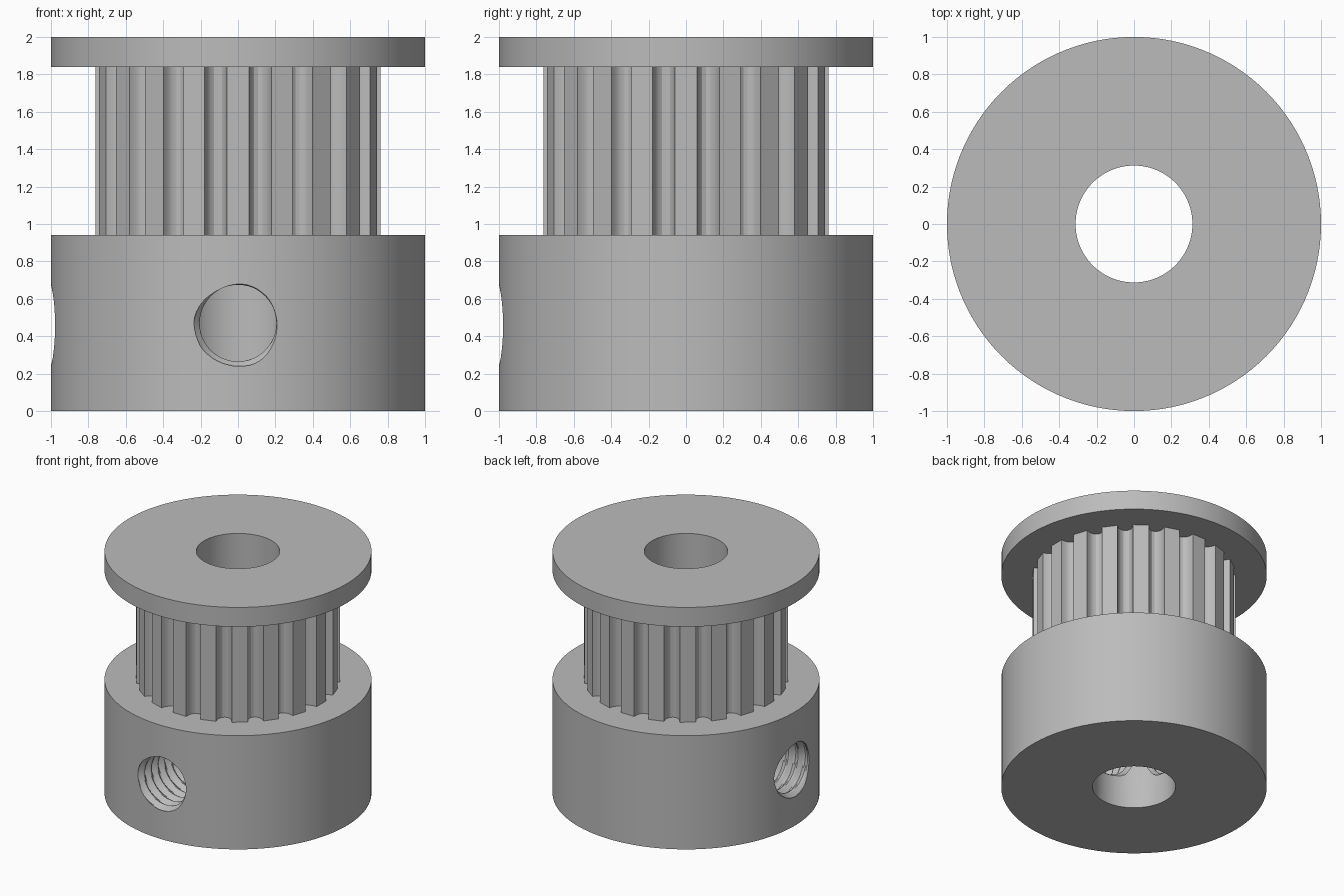
import bpy, bmesh, math
from math import sin, cos, pi, tau, radians
from mathutils import Matrix

BORE, RIM, TEETH, SEGS = 0.3125, 1.0, 20, 120

cube = bpy.data.objects.get("Cube")
if cube:
    bpy.data.objects.remove(cube, do_unlink=True)

metal = bpy.data.materials.new("grey metal")
metal.use_nodes = True
grey = (0.5, 0.5, 0.5, 1)
metal.diffuse_color = grey
metal.node_tree.nodes["Principled BSDF"].inputs["Base Color"].default_value = grey


def finish(name, bm):
    bmesh.ops.recalc_face_normals(bm, faces=bm.faces)
    mesh = bpy.data.meshes.new(name)
    bm.to_mesh(mesh)
    bm.free()
    mesh.materials.append(metal)
    obj = bpy.data.objects.new(name, mesh)
    bpy.context.collection.objects.link(obj)
    return obj


def smooth(obj):
    bpy.ops.object.select_all(action='DESELECT')
    obj.select_set(True)
    bpy.context.view_layer.objects.active = obj
    bpy.ops.object.shade_smooth_by_angle(angle=radians(22))


def wall(bm, low, high):
    n = len(low)
    for i in range(n):
        j = (i + 1) % n
        bm.faces.new((low[i], low[j], high[j], high[i]))


def ring(bm, radius, z):
    return [bm.verts.new((radius * cos(tau * i / SEGS), radius * sin(tau * i / SEGS), z))
            for i in range(SEGS)]


def tube(name, z0, z1):
    """Collar with the shaft bore through it."""
    bm = bmesh.new()
    loops = [ring(bm, r, z) for r, z in ((RIM, z0), (RIM, z1), (BORE, z1), (BORE, z0))]
    for k in range(4):
        wall(bm, loops[k], loops[(k + 1) % 4])
    return finish(name, bm)


def thread_cutter(name, angle):
    """Solid screw shape lying along -y, turned about z."""
    bm = bmesh.new()
    n, steps, pitch, minor, depth = 48, 8, 0.0875, 0.205, 0.034
    rows = []
    for k in range(11 * steps):
        row = []
        for i in range(n):
            phase = (k / steps + i / n + 0.5) % 1
            r = minor + depth * max(0, 1 - abs(2 * phase - 1) * 1.15)
            a = tau * i / n
            row.append(bm.verts.new((r * cos(a), -1.1 + k * pitch / steps, 0.47 + r * sin(a))))
        rows.append(row)
    for low, high in zip(rows, rows[1:]):
        wall(bm, low, high)
    bm.faces.new(rows[0])
    bm.faces.new(rows[-1])
    bmesh.ops.transform(bm, matrix=Matrix.Rotation(angle, 4, 'Z'), verts=bm.verts)
    obj = finish(name, bm)
    obj.hide_render = True
    return obj


# Hub with two threaded set screw holes, at the front and at the right
hub = tube("hub", 0, 0.94)
bpy.context.view_layer.objects.active = hub
for name, angle in (("front_screw_cutter", 0), ("side_screw_cutter", -pi / 2)):
    cutter = thread_cutter(name, angle)
    cut = hub.modifiers.new(name, 'BOOLEAN')
    cut.operation, cut.solver, cut.object = 'DIFFERENCE', 'EXACT', cutter
    bpy.ops.object.modifier_apply(modifier=name)
    bpy.data.objects.remove(cutter, do_unlink=True)
smooth(hub)

# Top flange
smooth(tube("flange", 1.84, 2))

# Toothed barrel: flat lands with round-bottomed grooves between them
land, outer, groove_depth = radians(4.5), 0.764, 0.085
outline = []
for t in range(TEETH):
    centre = tau * t / TEETH
    outline.append((outer, centre - land))
    for k in range(9):
        u = pi * k / 8
        outline.append((outer - groove_depth * sin(u) ** 0.8,
                        centre + pi / TEETH - (pi / TEETH - land) * cos(u)))
# Drop each groove's last point, which is the next land's first one
outline = [p for i, p in enumerate(outline) if i % 10 != 9]
bm = bmesh.new()
low, high = ([bm.verts.new((r * cos(a), r * sin(a), z)) for r, a in outline]
             for z in (0.94, 1.84))
wall(bm, low, high)
smooth(finish("toothed_barrel", bm))

# Bore lining inside the barrel
bm = bmesh.new()
wall(bm, ring(bm, BORE, 0.94), ring(bm, BORE, 1.84))
bmesh.ops.recalc_face_normals(bm, faces=bm.faces)
lining = finish("bore_lining", bm)
lining.data.flip_normals()
smooth(lining)
